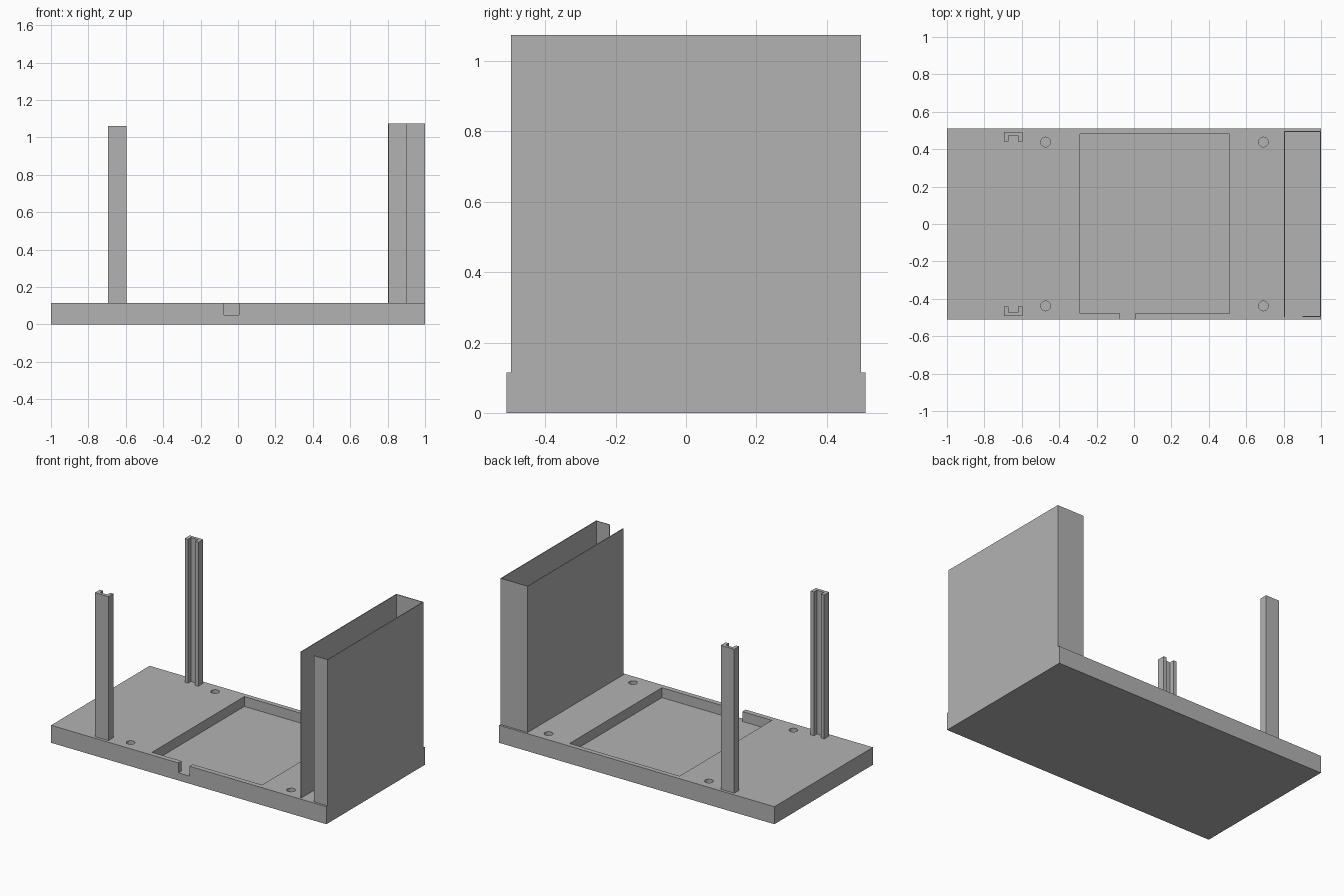
import bpy, bmesh, math

if "Cube" in bpy.data.objects:
    bpy.data.objects.remove(bpy.data.objects["Cube"])

grey = bpy.data.materials.new("plain_grey")
grey.diffuse_color = (0.45, 0.45, 0.45, 1)
grey.use_nodes = True
grey.node_tree.nodes["Principled BSDF"].inputs["Base Color"].default_value = grey.diffuse_color


def prism(name, outline, z0, z1):
    """Extrude a flat outline (x, y points) from z0 to z1."""
    bm = bmesh.new()
    face = bm.faces.new([bm.verts.new((x, y, z0)) for x, y in outline])
    ext = bmesh.ops.extrude_face_region(bm, geom=[face])
    for v in ext["geom"]:
        if isinstance(v, bmesh.types.BMVert):
            v.co.z = z1
    bmesh.ops.recalc_face_normals(bm, faces=bm.faces)
    mesh = bpy.data.meshes.new(name)
    bm.to_mesh(mesh)
    bm.free()
    mesh.materials.append(grey)
    obj = bpy.data.objects.new(name, mesh)
    bpy.context.collection.objects.link(obj)
    return obj


def rect(x0, y0, x1, y1):
    return [(x0, y0), (x1, y0), (x1, y1), (x0, y1)]


def circle(cx, cy, r, n=32):
    return [(cx + r * math.cos(2 * math.pi * i / n),
             cy + r * math.sin(2 * math.pi * i / n)) for i in range(n)]


def cut(target, cutter):
    cutter.hide_render = True
    mod = target.modifiers.new("cut", 'BOOLEAN')
    mod.operation = 'DIFFERENCE'
    mod.solver = 'EXACT'
    mod.object = cutter
    bpy.context.view_layer.objects.active = target
    bpy.ops.object.modifier_apply(modifier=mod.name)
    bpy.data.objects.remove(cutter)


BASE_TOP, FLOOR = 0.115, 0.05

# Base slab with a shallow tray and a cable notch through its front edge
base = prism("base", rect(-1, -0.511, 1, 0.511), 0, BASE_TOP)
tray = [(-0.29, -0.478), (-0.075, -0.478), (-0.075, -0.6), (0.005, -0.6),
        (0.005, -0.478), (0.51, -0.478), (0.51, 0.48), (-0.29, 0.48)]
cut(base, prism("tray_cutter", tray, FLOOR, 0.2))

# Four blind screw holes
for x in (-0.473, 0.692):
    for y in (-0.438, 0.438):
        cut(base, prism("hole_cutter", circle(x, y, 0.026), FLOOR, 0.2))

# Two channel posts whose grooves face each other
for name, s in (("front_post", -1), ("back_post", 1)):
    channel = [(-0.695, 0.492), (-0.597, 0.492), (-0.597, 0.441), (-0.62, 0.441),
               (-0.62, 0.472), (-0.672, 0.472), (-0.672, 0.441), (-0.695, 0.441)]
    prism(name, [(x, s * y) for x, y in channel], BASE_TOP, 1.06)

# Thin-walled housing, open at the top and on half of its front
t = 0.005
l, m, r, f, b = 0.802, 0.9, 1.0, -0.497, 0.497
housing = [(l, f), (l + t, f), (l + t, b - t), (r - t, b - t), (r - t, f + t),
           (m, f + t), (m, f), (r, f), (r, b), (l, b)]
prism("housing", housing, BASE_TOP, 1.075)
